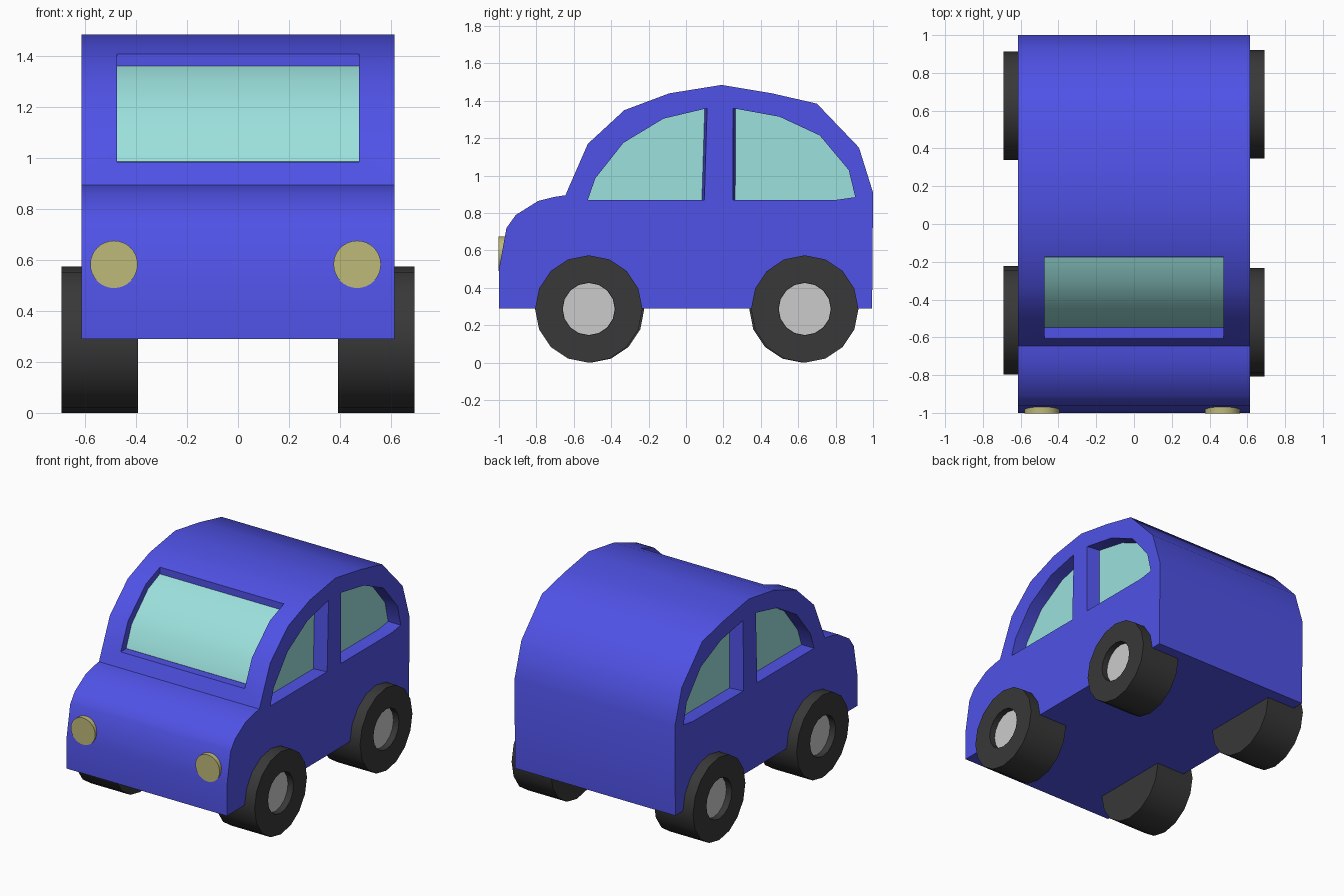
import bpy, bmesh
from math import pi, cos, sin, radians

if "Cube" in bpy.data.objects:
    bpy.data.objects.remove(bpy.data.objects["Cube"])


def material(name, rgb):
    m = bpy.data.materials.new(name)
    m.diffuse_color = (*rgb, 1)
    m.use_nodes = True
    m.node_tree.nodes["Principled BSDF"].inputs["Base Color"].default_value = m.diffuse_color
    return m


BLUE = material("blue paint", (0.08, 0.085, 0.80))
GLASS = material("glass", (0.33, 0.75, 0.72))
RUBBER = material("rubber", (0.04, 0.04, 0.04))
LAMP = material("lamp yellow", (0.52, 0.49, 0.19))


def loft(name, rings, mat=None):
    """Closed solid through equally long rings of points."""
    bm = bmesh.new()
    vs = [[bm.verts.new(p) for p in r] for r in rings]
    n = len(vs[0])
    for a, b in zip(vs, vs[1:]):
        for i in range(n):
            j = (i + 1) % n
            bm.faces.new((a[i], a[j], b[j], b[i]))
    bm.faces.new(vs[0])
    bm.faces.new(vs[-1])
    bmesh.ops.recalc_face_normals(bm, faces=bm.faces)
    me = bpy.data.meshes.new(name)
    bm.to_mesh(me)
    bm.free()
    ob = bpy.data.objects.new(name, me)
    bpy.context.collection.objects.link(ob)
    if mat:
        me.materials.append(mat)
    return ob


def prism(name, yz, x0, x1, mat=None):
    return loft(name, [[(x, y, z) for y, z in yz] for x in (x0, x1)], mat)


def lathe(name, xr, y, z, n, mat=None):
    """Turn (x, radius) pairs round an axis along x."""
    return loft(name, [[(x, y + r * cos(2 * pi * i / n), z + r * sin(2 * pi * i / n))
                        for i in range(n)] for x, r in xr], mat)


def smooth(ob):
    bpy.ops.object.select_all(action='DESELECT')
    ob.select_set(True)
    bpy.context.view_layer.objects.active = ob
    bpy.ops.object.shade_smooth_by_angle(angle=radians(35))


# Body shell: side profile extruded across the width
BODY = [(-1, .29), (-1, .50), (-.96, .72), (-.91, .79), (-.79, .865), (-.70, .887),
        (-.645, .895), (-.525, 1.17), (-.33, 1.35), (-.09, 1.44), (.19, 1.485),
        (.46, 1.44), (.70, 1.385), (.925, 1.15), (1, .91), (.995, .29)]
body = prism("body", BODY, -.615, .615, BLUE)

# Windscreen: pocket cutter and curved glass
SCREEN = [(-.545, .985), (-.485, 1.13), (-.305, 1.305), (-.175, 1.36)]
cutters = [prism("windscreen_cutter", SCREEN + [(-.175, 1.6), (-.9, 1.6), (-.9, .985)],
                 -.475, .475, BLUE)]
screen = prism("windscreen", [(y - .002, z + .002) for y, z in SCREEN]
               + [(y + .03, z - .03) for y, z in reversed(SCREEN)], -.475, .475, GLASS)

# Side windows: the last two points are the slanted edge at the door pillar
FRONT = [(-.525, .87), (-.485, .985), (-.335, 1.175), (-.12, 1.305), (.10, 1.36), (.085, .87)]
REAR = [(.80, .87), (.905, .885), (.87, 1.03), (.715, 1.215), (.50, 1.315),
        (.265, 1.36), (.263, .87)]
for side, label in ((-1, "left"), (1, "right")):
    for where, yz, flare in (("front", FRONT, .013), ("rear", REAR, -.013)):
        wide = yz[:-2] + [(y + flare, z) for y, z in yz[-2:]]
        cutters.append(loft(f"{label}_{where}_window_cutter",
                            [[(side * .515, y, z) for y, z in yz],
                             [(side * .615, y, z) for y, z in wide],
                             [(side * .70, y, z) for y, z in wide]], BLUE))
        prism(f"{label}_{where}_window", yz, side * .518, side * .49, GLASS)

# Cut the window pockets into the body
bpy.context.view_layer.objects.active = body
for c in cutters:
    mod = body.modifiers.new(c.name, 'BOOLEAN')
    mod.operation, mod.solver, mod.object = 'DIFFERENCE', 'EXACT', c
    bpy.ops.object.modifier_apply(modifier=mod.name)
    bpy.data.objects.remove(c)
smooth(body)
smooth(screen)

# Wheels: tyre with a recessed centre and a plain hub disc
for side, label, front_y, rear_y in ((-1, "left", -.51, .625), (1, "right", -.52, .635)):
    for where, y in (("front", front_y), ("rear", rear_y)):
        tyre = lathe(f"{label}_{where}_tyre", [(side * x, r) for x, r in
                     ((.392, .287), (.692, .287), (.692, .14), (.645, .14))],
                     y, .287, 16, RUBBER)
        smooth(tyre)
        lathe(f"{label}_{where}_hub", [(side * .63, .139), (side * .65, .139)], y, .287, 16)

# Headlights
for x, label in ((-.487, "left"), (.468, "right")):
    bpy.ops.mesh.primitive_cylinder_add(vertices=32, radius=.093, depth=.10,
                                        location=(x, -.952, .583), rotation=(pi / 2, 0, 0))
    lamp = bpy.context.object
    lamp.name = f"{label}_headlight"
    lamp.data.materials.append(LAMP)
    smooth(lamp)
